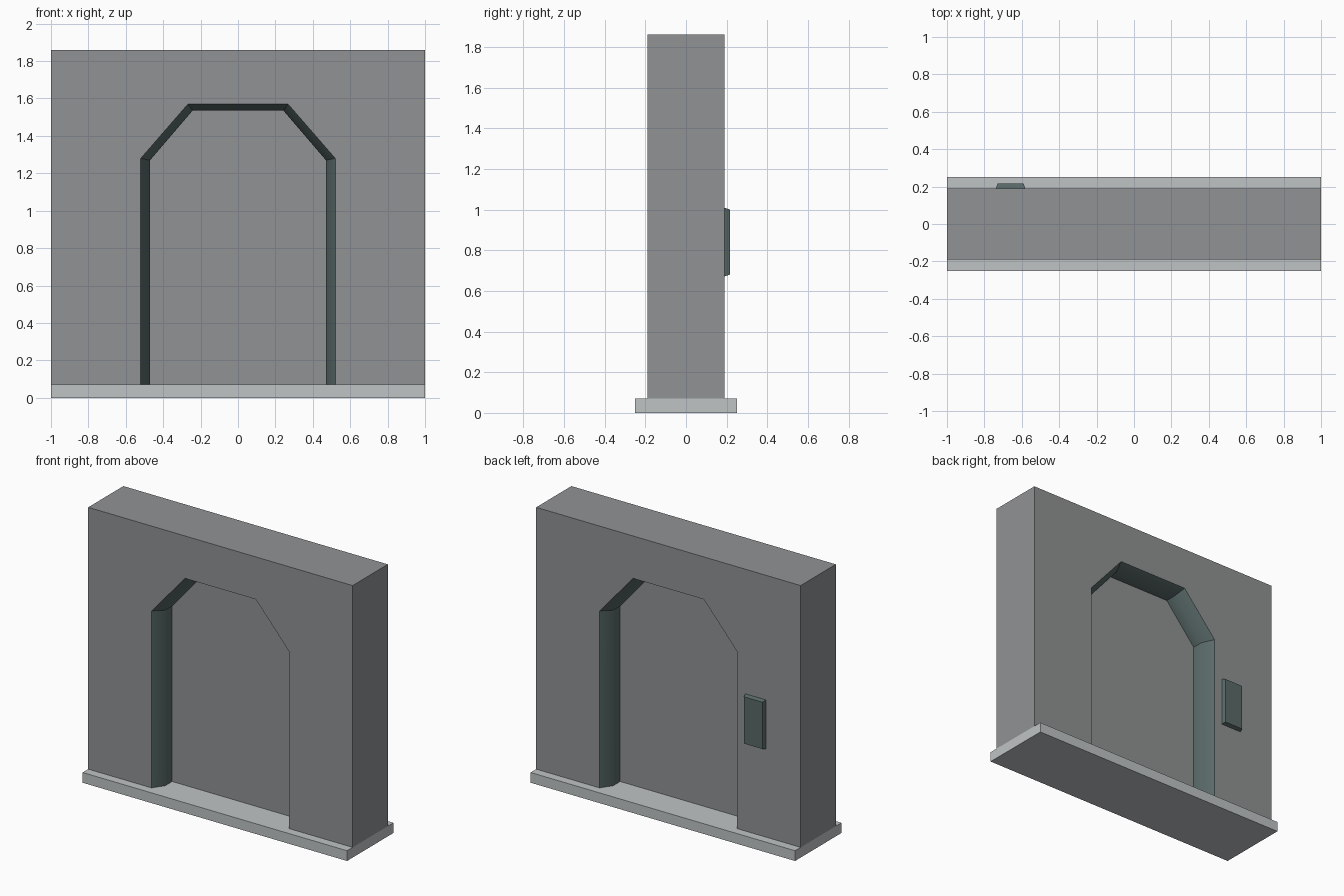
import bpy, bmesh
from mathutils import Vector

if "Cube" in bpy.data.objects:
    bpy.data.objects.remove(bpy.data.objects["Cube"])

Z0, TOP, HALF = 0.07, 1.86, 0.19   # slab top, wall top, wall half depth


def material(name, rgb):
    m = bpy.data.materials.new(name)
    m.diffuse_color = (*rgb, 1)
    m.use_nodes = True
    m.node_tree.nodes["Principled BSDF"].inputs["Base Color"].default_value = m.diffuse_color
    return m


WALL = material("wall grey", (0.28, 0.29, 0.295))
SLAB = material("pale grey", (0.52, 0.55, 0.56))
TRIM = material("dark green grey", (0.10, 0.145, 0.14))


def finish(bm, name, mat):
    me = bpy.data.meshes.new(name)
    bm.to_mesh(me)
    bm.free()
    me.materials.append(mat)
    ob = bpy.data.objects.new(name, me)
    bpy.context.collection.objects.link(ob)
    return ob


def prism(profile, y0, y1):
    """Closed solid from an (x, z) profile between two depths."""
    bm = bmesh.new()
    a = [bm.verts.new((x, y0, z)) for x, z in profile]
    b = [bm.verts.new((x, y1, z)) for x, z in profile]
    bm.faces.new(a)
    bm.faces.new(b[::-1])
    n = len(a)
    for i in range(n):
        j = (i + 1) % n
        bm.faces.new((a[i], b[i], b[j], a[j]))
    bmesh.ops.recalc_face_normals(bm, faces=bm.faces)
    return bm


def arch(half):
    """Mirror the left half of an opening into a full open profile."""
    return half + [(-x, z) for x, z in reversed(half)]


outer = arch([(-0.52, Z0), (-0.52, 1.28), (-0.268, 1.57)])
inner = arch([(-0.47, Z0), (-0.47, 1.27), (-0.243, 1.535)])

# base slab
finish(prism([(-1, 0), (1, 0), (1, Z0), (-1, Z0)], -0.25, 0.25), "base_slab", SLAB)

# wall around the doorway (the lining covers the opening's sides)
bm = prism([(-1, Z0), (-1, TOP), (1, TOP), (1, Z0)] + outer[::-1], -HALF, HALF)
lining = [f for f in bm.faces if abs(f.normal.y) < 0.5
          and abs(f.calc_center_median().x) < 0.6
          and Z0 + 0.01 < f.calc_center_median().z < 1.7]
bmesh.ops.delete(bm, geom=lining, context='FACES')
finish(bm, "wall", WALL)

# closed door leaf
finish(prism(inner, -0.04, 0.04), "door", WALL)

# splayed lining on both sides, smooth from splay to straight
for name, s in (("front_lining", -1), ("back_lining", 1)):
    bm = bmesh.new()
    for i in range(len(outer) - 1):
        rows = []
        for prof, y in ((outer, HALF), (inner, 0.115), (inner, 0.04)):
            rows.append([bm.verts.new((x, s * y, z)) for x, z in prof[i:i + 2]])
        for r, q in zip(rows, rows[1:]):
            f = bm.faces.new((r[0], r[1], q[1], q[0]))
            f.smooth = True
            f.normal_update()
            c = f.calc_center_median()
            if f.normal.dot(Vector((-c.x, 0, 0.7 - c.z))) < 0:
                f.normal_flip()
    finish(bm, name, TRIM)

# control panel on the back, with chamfered sides
x0, x1, z0, z1 = -0.74, -0.58, 0.67, 1.01
bm = prism([(x0, z0), (x1, z0), (x1, z1), (x0, z1)], HALF - 0.005, 0.216)
for v in bm.verts:
    if v.co.y > 0.2:
        v.co.x += 0.01 if v.co.x < -0.66 else -0.01
        v.co.z += 0.01 if v.co.z < 0.84 else -0.01
finish(bm, "control_panel", TRIM)
